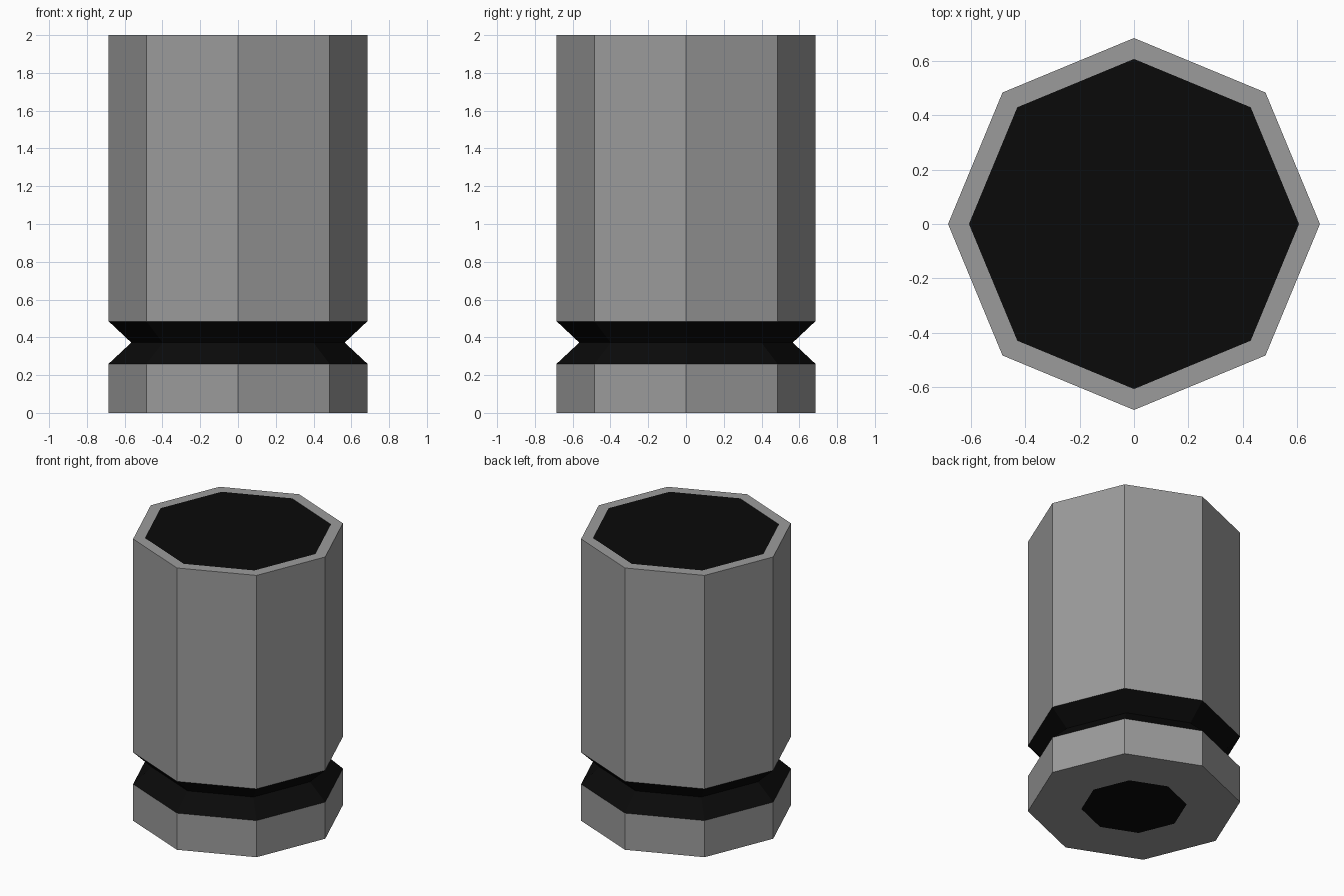
import bpy, bmesh
from math import cos, sin, pi

if "Cube" in bpy.data.objects:
    bpy.data.objects.remove(bpy.data.objects["Cube"])

SIDES = 8
R = 0.685          # outer radius
NECK = 0.565       # groove radius


def material(name, v):
    m = bpy.data.materials.new(name)
    m.diffuse_color = (v, v, v, 1)
    m.use_nodes = True
    m.node_tree.nodes["Principled BSDF"].inputs["Base Color"].default_value = m.diffuse_color
    return m


def lathe(name, profile, mat=None):
    """Sweep (radius, z) points, listed bottom to top on the outside, round z."""
    bm = bmesh.new()
    rings = []
    for r, z in profile:
        if r == 0:
            rings.append(None)
            continue
        rings.append([bm.verts.new((r * cos(2 * pi * i / SIDES),
                                    r * sin(2 * pi * i / SIDES), z))
                      for i in range(SIDES)])
    for a, b in zip(rings, rings[1:]):
        if a is None:                       # closed bottom
            bm.faces.new(b[::-1])
        elif b is None:                     # closed top
            bm.faces.new(a)
        else:
            for i in range(SIDES):
                j = (i + 1) % SIDES
                bm.faces.new((a[i], a[j], b[j], b[i]))
    me = bpy.data.meshes.new(name)
    bm.to_mesh(me)
    bm.free()
    if mat:
        me.materials.append(mat)
    ob = bpy.data.objects.new(name, me)
    bpy.context.collection.objects.link(ob)
    return ob


grey = material("grey_metal", 0.33)
black = material("black", 0.003)

# Grey shell: base ring with underside, and main barrel with top rim
lathe("base_ring", [(0.34, 0), (R, 0), (R, 0.26)], grey)
lathe("barrel", [(R, 0.485), (R, 2), (0.608, 2)], grey)

# Black V-shaped extraction groove
lathe("groove", [(R, 0.26), (NECK, 0.372), (R, 0.485)], black)

# Black flat discs in the top opening and the underside
lathe("top_disc", [(0.608, 2), (0, 2)], black)
lathe("bottom_disc", [(0, 0), (0.34, 0)], black)
